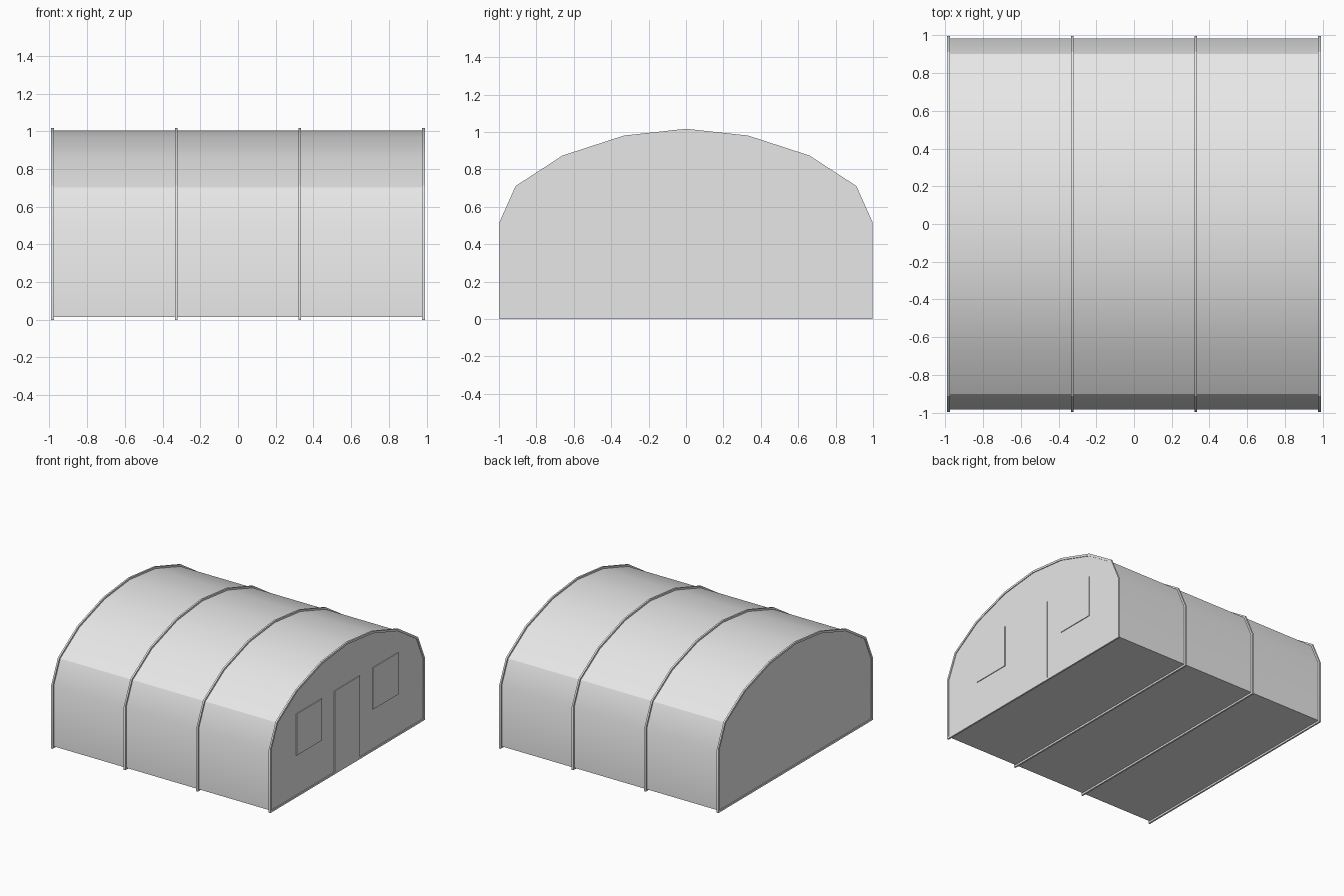
import bpy
import bmesh

cube = bpy.data.objects.get("Cube")
if cube:
    bpy.data.objects.remove(cube, do_unlink=True)

# One plain grey for everything
grey = bpy.data.materials.new("light_grey")
grey.use_nodes = True
colour = (0.8, 0.8, 0.8, 1)
grey.diffuse_color = colour
grey.node_tree.nodes["Principled BSDF"].inputs["Base Color"].default_value = colour


def finish(bm, name):
    bmesh.ops.recalc_face_normals(bm, faces=bm.faces)
    mesh = bpy.data.meshes.new(name)
    bm.to_mesh(mesh)
    bm.free()
    mesh.materials.append(grey)
    obj = bpy.data.objects.new(name, mesh)
    bpy.context.collection.objects.link(obj)
    return obj


def mirrored(half):
    """Close a half profile, listed from floor to ridge, across y = 0."""
    return half + [(-y, z) for y, z in reversed(half[:-1])]


def loop(bm, x, profile):
    return [bm.verts.new((x, y, z)) for y, z in profile]


def bridge(bm, a, b):
    for i in range(len(a)):
        j = (i + 1) % len(a)
        bm.faces.new((a[i], a[j], b[j], b[i]))


def smooth(obj):
    bpy.ops.object.select_all(action="DESELECT")
    obj.select_set(True)
    bpy.context.view_layer.objects.active = obj
    bpy.ops.object.shade_smooth_by_angle(angle=0.52)


skin = mirrored([(0.985, 0.015), (0.985, 0.51), (0.901, 0.701),
                 (0.653, 0.861), (0.328, 0.967), (0, 1.003)])
outer = mirrored([(0.998, 0), (0.998, 0.516), (0.911, 0.711),
                  (0.66, 0.874), (0.331, 0.981), (0, 1.017)])
inner = [(y * 0.997, 0.015 + (z - 0.015) * 0.996 + 0.001) for y, z in skin]

# Tent shell: closed prism with floor and end walls
END = 0.985
bm = bmesh.new()
left, right = loop(bm, END, skin), loop(bm, -END, skin)
bridge(bm, left, right)
bm.faces.new(left)
bm.faces.new(right)
smooth(finish(bm, "tent_shell"))

# Four closed frame hoops
HALF = 0.007
for n in range(4):
    x = -0.984 + n * 0.656
    bm = bmesh.new()
    rings = [loop(bm, x - HALF, outer), loop(bm, x + HALF, outer),
             loop(bm, x + HALF, inner), loop(bm, x - HALF, inner)]
    for k in range(4):
        bridge(bm, rings[k], rings[(k + 1) % 4])
    smooth(finish(bm, f"frame_hoop_{n + 1}"))


# Door and window panels on the left end wall
def panel(name, y, low, high, width=0.328, depth=0.006):
    bm = bmesh.new()
    bmesh.ops.create_cube(bm, size=1)
    bmesh.ops.scale(bm, vec=(depth, width, high - low), verts=bm.verts)
    bmesh.ops.translate(bm, vec=(END + depth / 2, y, (low + high) / 2),
                        verts=bm.verts)
    finish(bm, name)


panel("door", 0, 0.005, 0.68)
panel("front_window", -0.492, 0.34, 0.68)
panel("back_window", 0.492, 0.34, 0.68)
